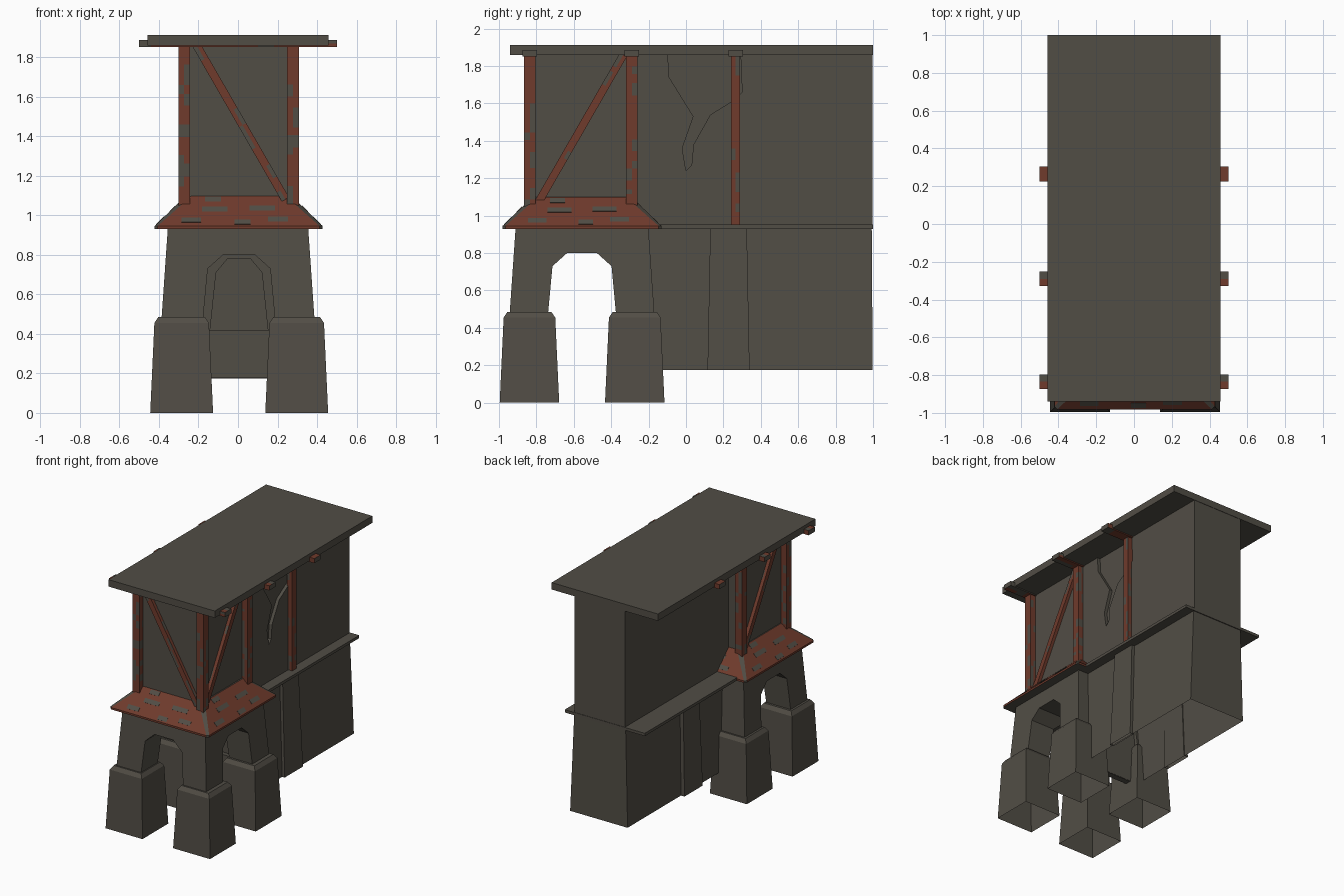
import bpy, bmesh, random
from mathutils import Vector as V

if "Cube" in bpy.data.objects:
    bpy.data.objects.remove(bpy.data.objects["Cube"])
random.seed(4)


def material(name, rgb):
    m = bpy.data.materials.new(name)
    m.diffuse_color = (*rgb, 1)
    m.use_nodes = True
    m.node_tree.nodes["Principled BSDF"].inputs["Base Color"].default_value = m.diffuse_color
    return m


STONE = material("grey_stone", (0.083, 0.075, 0.06))
RUST = material("rust_red", (0.16, 0.043, 0.025))
TY = -0.556                                   # tower centre in y


def loft(name, rings, rule=None, mat=STONE, open_bottom=False):
    """Skin a stack of equal rings; rule(face, is_cap) -> material index (0 mat, 1 stone)."""
    bm = bmesh.new()
    loops = [[bm.verts.new(p) for p in r] for r in rings]
    caps = [bm.faces.new(loops[-1])]
    n = len(loops[0])
    if not open_bottom:
        caps.append(bm.faces.new(loops[0][::-1]))
    for a, b in zip(loops, loops[1:]):
        for i in range(n):
            bm.faces.new((a[i], a[(i + 1) % n], b[(i + 1) % n], b[i]))
    bmesh.ops.recalc_face_normals(bm, faces=bm.faces)
    if rule:
        for f in bm.faces:
            f.normal_update()
            f.material_index = rule(f, f in caps)
    me = bpy.data.meshes.new(name)
    bm.to_mesh(me)
    bm.free()
    me.materials.append(mat)
    me.materials.append(STONE)
    ob = bpy.data.objects.new(name, me)
    bpy.context.collection.objects.link(ob)
    return ob


def rect(x0, x1, y0, y1, z, c=0):
    """Rectangle ring, with corners cut by c."""
    if not c:
        return [(x0, y0, z), (x1, y0, z), (x1, y1, z), (x0, y1, z)]
    return [(x0 + c, y0, z), (x1 - c, y0, z), (x1, y0 + c, z), (x1, y1 - c, z),
            (x1 - c, y1, z), (x0 + c, y1, z), (x0, y1 - c, z), (x0, y0 + c, z)]


def square(cx, cy, h, z, c=0):
    return rect(cx - h, cx + h, cy - h, cy + h, z, c)


def box(name, x0, x1, y0, y1, z0, z1):
    return loft(name, [rect(x0, x1, y0, y1, z0), rect(x0, x1, y0, y1, z1)])


def bar(name, p, q, n, w, d, segs=1, patch=0.0, mat=RUST):
    """Bar from p to q, width w across, depth d along n, faces split in two and worn to stone."""
    p, q, n = V(p), V(q), V(n).normalized()
    s = (q - p).cross(n).normalized() * w / 2
    n = n * d / 2
    cuts = [(i + random.uniform(-0.35, 0.35) * (0 < i < segs)) / segs for i in range(segs + 1)]
    rings = [[p.lerp(q, t) + o for o in (s + n, s, s - n, -n, -s - n, -s, n - s, n)] for t in cuts]
    return loft(name, rings, lambda f, cap: int(cap or random.random() < patch), mat)


def prism(name, pts, axis, a, b):
    """Extrude a (u, z) outline along x or y."""
    make = (lambda k: [(k, u, z) for u, z in pts]) if axis == 'x' else \
           (lambda k: [(u, k, z) for u, z in pts])
    return loft(name, [make(a), make(b)])


def cut(ob, cutter):
    m = ob.modifiers.new("cut", 'BOOLEAN')
    m.operation, m.solver, m.object = 'DIFFERENCE', 'EXACT', cutter
    cutter.hide_render = True
    cutter.hide_viewport = True


def arch(c, k=1.0, top=0.80, base=0.3):
    return [(c - 0.198 * k, base), (c + 0.198 * k, base), (c + 0.158 * k, top - 0.07),
            (c + 0.08 * k, top), (c - 0.08 * k, top), (c - 0.158 * k, top - 0.07)]


# Roof slab
box("roof_slab", -0.458, 0.458, -0.94, 1.0, 1.858, 1.912)
# Cross beams under the roof
for y in (-0.835, -0.29, 0.265):
    bar("roof_beam", (-0.5, y, 1.868), (0.5, y, 1.868), (0, 0, 1), 0.078, 0.036, 12, 0.25)

# Main body: upper hall with broken patch, ledge, hollow lower hall
upper = box("upper_wall", -0.172, 0.265, -0.3, 0.997, 0.95, 1.86)
cut(upper, prism("crack_cutter", [(-0.1, 1.9), (-0.09, 1.74), (0.04, 1.53), (-0.02, 1.36),
    (0.0, 1.24), (0.03, 1.27), (0.04, 1.38), (0.13, 1.54), (0.26, 1.62), (0.3, 1.66),
    (0.29, 1.9)], 'x', 0.24, 0.4))
box("ledge", -0.345, 0.345, -0.2, 1.0, 0.93, 0.952)
loft("lower_wall", [rect(-0.195, 0.3, -0.2, 0.998, 0.175),
                    rect(-0.175, 0.268, -0.2, 0.993, 0.94)], open_bottom=True)
# Side buttresses
loft("right_buttress", [rect(0.29, 0.322, 0.115, 0.34, 0.175),
                        rect(0.262, 0.293, 0.13, 0.325, 0.94)], open_bottom=True)
loft("left_buttress", [rect(-0.225, -0.188, 0.115, 0.34, 0.175),
                       rect(-0.203, -0.17, 0.13, 0.325, 0.94)], open_bottom=True)
bar("side_post", (0.277, 0.265, 0.95), (0.277, 0.265, 1.86), (1, 0, 0), 0.05, 0.045, 14, 0.2)
# Doorway behind the porch
prism("door_panel", arch(0.005, 0.75, 0.78, 0.42), 'y', -0.215, -0.198)
box("door_sill", -0.2, 0.2, -0.25, -0.198, 0.178, 0.42)

# Tower: arched porch on four hollow feet
porch = loft("arched_porch", [square(0, TY, 0.39, 0.43), square(0, TY, 0.355, 0.935)])
cut(porch, prism("side_arch_cutter", arch(TY), 'x', -0.6, 0.6))
cut(porch, prism("front_arch_cutter", arch(0.005), 'y', -1.2, 0.1))
for x in (-0.285, 0.297):
    for y in (-0.837, -0.274):
        loft("pier_foot", [square(x, y, 0.159, 0), square(x, y, 0.138, 0.455),
                           square(x, y, 0.118, 0.485)], open_bottom=True)

# Tiled skirt roof with stone hips and worn tiles
loft("skirt_roof", [square(0.003, TY, 0.425, 0.93, 0.015), square(0.003, TY, 0.425, 0.945, 0.015),
                    square(0.003, TY, 0.265, 1.1, 0.03)],
     lambda f, cap: int(cap or min(abs(f.normal.x), abs(f.normal.y)) > 0.2), RUST)
for out in (V((0, -1, 0)), V((1, 0, 0)), V((-1, 0, 0)), V((0, 1, 0))):
    along = V((-out.y, out.x, 0))
    for u, z, length in ((-0.24, 0.975, 0.1), (-0.12, 1.03, 0.13), (0.12, 1.035, 0.13),
                         (0.2, 0.98, 0.1), (-0.13, 1.08, 0.08), (0.02, 0.965, 0.08)):
        c = V((0.003, TY, z)) + out * (0.425 - (z - 0.945) * 1.032) + along * u
        bar("worn_tile", c - along * length / 2, c + along * length / 2,
            out + V((0, 0, 1)), 0.034, 0.004, mat=STONE)

# Tower room with corner posts and braces
box("tower_room", -0.255, 0.258, -0.825, -0.28, 1.05, 1.86)
for x in (-0.272, 0.278):
    for y in (-0.835, -0.29):
        bar("corner_post", (x, y, 1.05), (x, y, 1.86), (1, 0, 0), 0.06, 0.06, 16, 0.3)
bar("front_brace", (-0.21, -0.833, 1.86), (0.24, -0.833, 1.08), (0, 1, 0), 0.042, 0.035, 14, 0.2)
bar("right_brace", (0.266, -0.79, 1.07), (0.266, -0.335, 1.86), (1, 0, 0), 0.042, 0.035, 14, 0.15)
bar("left_brace", (-0.263, -0.325, 1.07), (-0.263, -0.78, 1.86), (1, 0, 0), 0.042, 0.035, 14, 0.15)
